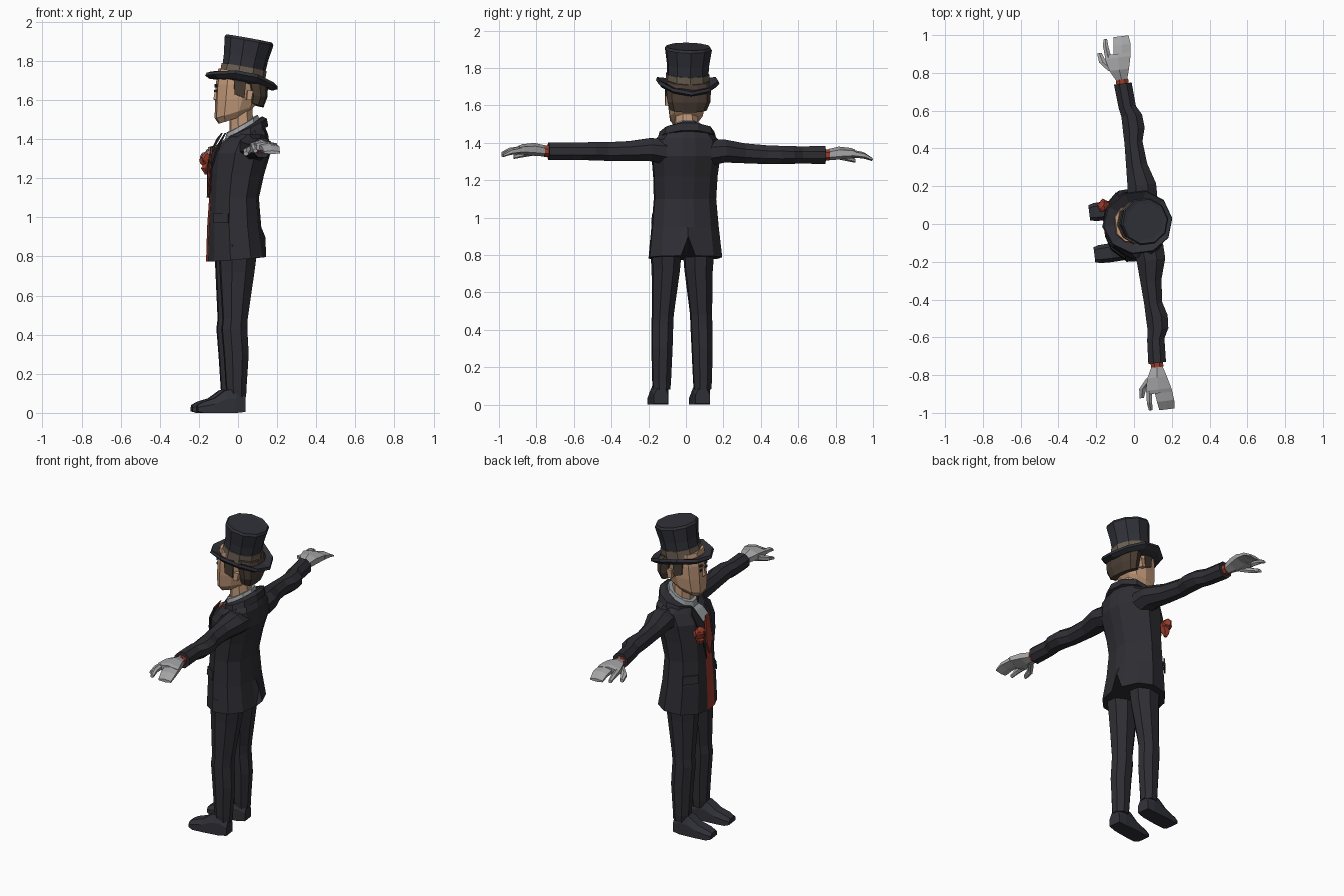
import bpy, bmesh, math
from mathutils import Matrix, Vector

TURN = Matrix.Rotation(math.radians(7), 4, 'Z')   # whole figure is turned slightly


def mat(name, r, g, b):
    m = bpy.data.materials.new(name)
    m.diffuse_color = (r, g, b, 1)
    return m


SUIT = mat("suit_black", .027, .027, .034)
HAT = mat("hat_black", .03, .031, .04)
SKIN = mat("skin", .56, .33, .2)
HAIR = mat("hair_brown", .065, .045, .032)
BAND = mat("hat_band_taupe", .15, .115, .085)
RED = mat("red_cloth", .32, .045, .025)
GLOVE = mat("glove_grey", .37, .37, .38)
SHIRT = mat("shirt_grey", .33, .35, .37)


def finish(name, bm, mats, xf=None):
    bmesh.ops.recalc_face_normals(bm, faces=bm.faces[:])
    bm.transform(TURN @ xf if xf else TURN)
    me = bpy.data.meshes.new(name)
    bm.to_mesh(me)
    bm.free()
    for m in mats:
        me.materials.append(m)
    ob = bpy.data.objects.new(name, me)
    bpy.context.collection.objects.link(ob)
    return ob


def loft(name, rings, mats, rule=None, xf=None, cap=True):
    """Skin a list of equal closed rings; rule(face centre, column) picks a material."""
    bm = bmesh.new()
    vs = [[bm.verts.new(p) for p in r] for r in rings]
    n = len(rings[0])
    for a, b in zip(vs, vs[1:]):
        for i in range(n):
            j = (i + 1) % n
            f = bm.faces.new((a[i], a[j], b[j], b[i]))
            if rule:
                f.material_index = rule(f.calc_center_median(), i)
    if cap:
        bm.faces.new(vs[0])
        bm.faces.new(vs[-1])
    return finish(name, bm, mats, xf)


def plate(name, pts, m, off, thick=.008):
    """Flat polygon with a little thickness along off."""
    o = Vector(off).normalized() * thick
    return loft(name, [[Vector(p) for p in pts], [Vector(p) + o for p in pts]], [m])


def oval(n, a, b, phase=.5):
    return [(a * math.cos((i + phase) * math.tau / n), b * math.sin((i + phase) * math.tau / n))
            for i in range(n)]


def zring(n, x, y, z, rx, ry, tilt=0):
    k = 1 / math.cos(math.pi / n)
    return [(x + p, y + q, z + tilt * p / rx) for p, q in oval(n, rx * k, ry * k)]


def yring(n, x, y, z, rx, rz):
    k = 1 / math.cos(math.pi / n)
    return [(x + p, y, z + q) for p, q in oval(n, rx * k, rz * k)]


# Jacket body: half section mirrored across the middle, with a waistcoat panel in front
HALF = [(-1, .22), (-.85, .6), (-.35, .97), (.35, 1), (.8, .72), (1, .2)]
SECTION = HALF + [(1, 0)] + [(x, -y) for x, y in reversed(HALF)]


def body_ring(z, xf, xb, w, tilt):
    c, h = (xf + xb) / 2, (xb - xf) / 2
    return [Vector((c + h * x, w * y - .005, z + tilt * x)) for x, y in SECTION]


body = [body_ring(*s) for s in (
    (.785, -.16, .14, .195, .012), (.95, -.155, .115, .178, 0), (1.1, -.145, .103, .165, 0),
    (1.22, -.142, .13, .17, 0), (1.33, -.132, .163, .182, 0), (1.405, -.085, .15, .178, .02),
    (1.455, -.05, .12, .11, .045))]
body[0][6].z = .9                                   # back vent
LAST = len(SECTION) - 1
loft("jacket", body, [SUIT, RED, SHIRT],
     lambda c, i: 0 if i != LAST or c.z < .8 else (2 if c.z > 1.3 else 1))

# Tie, collars and neck
plate("tie", [(-.133, -.02, 1.36), (-.133, .02, 1.36), (-.146, .035, 1.2), (-.148, 0, 1.12),
              (-.146, -.035, 1.2)], RED, (-1, 0, 0))
loft("shirt_collar", [zring(10, .02, 0, 1.43, .09, .092, .06),
                      zring(10, .022, 0, 1.478, .078, .08, .045)], [SHIRT])
loft("jacket_collar", [zring(10, .045, 0, 1.425, .105, .15, .04),
                       zring(10, .045, 0, 1.46, .098, .14, .045),
                       zring(10, .04, 0, 1.465, .085, .09, .05)], [SUIT])
loft("neck", [zring(8, .02, 0, 1.4, .06, .06), zring(8, .015, 0, 1.57, .055, .06)], [SKIN])

for s, side in ((1, "right"), (-1, "left")):
    # Lapels and pocket flaps
    plate(side + "_lapel", [(-.07, s * .07, 1.43), (-.09, s * .11, 1.4), (-.122, s * .105, 1.33),
                            (-.142, s * .075, 1.25), (-.149, s * .035, 1.1),
                            (-.136, s * .04, 1.32)], SUIT, (-1, s * .3, .2))
    plate(side + "_pocket_flap", [(-.133, s * .105, 1.02), (-.066, s * .168, 1.02),
                                  (-.068, s * .173, .97), (-.136, s * .11, .97)],
          SUIT, (-.7, s * .7, 0))

    # Sleeve, cuff and glove
    dz = -.01 * s
    arm = [(.12, .06, 1.35, .08, .07), (.2, .066, 1.36, .076, .061), (.31, .052, 1.35, .056, .053),
           (.43, .05, 1.345, .048, .05), (.5, .06, 1.345, .058, .049), (.57, .058, 1.345, .055, .047),
           (.62, .04, 1.345, .046, .046), (.745, .032, 1.345, .047, .048)]
    loft(side + "_sleeve", [yring(8, x, s * y, z + dz * min(1, y / .5), a, b)
                            for y, x, z, a, b in arm], [SUIT])
    loft(side + "_cuff", [yring(8, .03, s * y, 1.345 + dz, .033, .03) for y in (.73, .768)], [RED])
    loft(side + "_palm", [yring(6, x, s * y, z + dz, a, b) for y, x, z, a, b in (
        (.765, .028, 1.347, .03, .026), (.82, .022, 1.355, .052, .03),
        (.885, .022, 1.355, .068, .024), (.905, .024, 1.352, .066, .02))], [GLOVE])
    for part, tips in (
            ("index_finger", ((.89, -.028, 1.352, .016, .017), (.95, -.034, 1.347, .014, .014),
                              (.99, -.032, 1.33, .01, .009))),
            ("fingers", ((.89, .045, 1.352, .046, .018), (.95, .052, 1.343, .046, .015),
                         (.995, .053, 1.322, .04, .008))),
            ("thumb", ((.82, -.012, 1.345, .024, .02), (.87, -.06, 1.33, .019, .015),
                       (.92, -.072, 1.315, .012, .01)))):
        loft(side + "_" + part, [yring(6, x, s * y, z + dz, a, b) for y, x, z, a, b in tips], [GLOVE])

    # Trouser leg and shoe
    leg = [(.86, -.012, .088, .098, .083), (.72, -.018, .088, .086, .072), (.48, -.03, .103, .062, .056),
           (.43, -.034, .105, .064, .056), (.3, -.025, .108, .062, .054), (.12, -.025, .11, .05, .048),
           (.08, -.022, .11, .046, .044)]
    loft(side + "_trouser_leg", [zring(8, x, s * y - .018, z, a, b) for z, x, y, a, b in leg], [SUIT])
    fy = s * .112 - .024
    shoe = [(.018, .005, .085, .038), (-.03, 0, .125, .046), (-.085, 0, .115, .048),
            (-.14, 0, .075, .05), (-.2, 0, .056, .048), (-.228, .008, .04, .04)]
    loft(side + "_shoe", [[(x, fy - w, lo), (x, fy + w, lo), (x, fy + w, lo + .6 * (hi - lo)),
                           (x, fy + w * .6, hi), (x, fy - w * .6, hi), (x, fy - w, lo + .6 * (hi - lo))]
                          for x, lo, hi, w in shoe], [HAT])

    # Sideburn, ear, eye and brow
    plate(side + "_sideburn", [(-.03, s * .098, 1.63), (.02, s * .1, 1.61), (.03, s * .104, 1.72),
                               (-.035, s * .102, 1.72)], HAIR, (0, s, 0), .009)
    loft(side + "_ear", [[(.03, s * y, 1.6), (.055, s * y, 1.6), (.065, s * y, 1.65),
                          (.035, s * y, 1.65)] for y in (.09, .118)], [SKIN])
    plate(side + "_eye", [(-.112, s * .022, 1.64), (-.112, s * .042, 1.64), (-.111, s * .042, 1.653),
                          (-.111, s * .022, 1.653)], HAT, (-1, 0, 0), .006)
    plate(side + "_brow", [(-.111, s * .018, 1.665), (-.109, s * .046, 1.67), (-.108, s * .046, 1.683),
                           (-.11, s * .018, 1.678)], HAIR, (-1, 0, 0), .007)

# Head, nose and hair
HEAD = [(-1, .45), (-.65, .9), (.1, 1), (.7, .8), (1, .35)]
HEAD += [(x, -y) for x, y in reversed(HEAD)]


def head_ring(z, xf, xb, w, tilt):
    c, h = (xf + xb) / 2, (xb - xf) / 2
    return [(c + h * x, w * y + .003, z + tilt * x) for x, y in HEAD]


loft("head", [head_ring(*s) for s in (
    (1.505, -.098, .05, .062, .025), (1.54, -.115, .085, .088, .032), (1.61, -.113, .115, .1, .015),
    (1.68, -.109, .13, .104, 0), (1.74, -.095, .13, .1, -.02))], [SKIN])
loft("nose", [[(-.105, -.01, 1.665), (-.105, .01, 1.665), (-.115, 0, 1.665)],
              [(-.105, -.017, 1.6), (-.105, .017, 1.6), (-.127, 0, 1.605)],
              [(-.105, -.012, 1.593), (-.105, .012, 1.593), (-.112, 0, 1.593)]], [SKIN])
loft("hair", [head_ring(*s) for s in (
    (1.575, .05, .128, .098, -.012), (1.62, .052, .147, .116, -.005),
    (1.69, .03, .15, .12, -.01), (1.73, .0, .14, .11, -.02))], [HAIR])

# Top hat, tilted back
PLACE = Matrix.Translation((.018, .006, 1.69)) @ Matrix.Rotation(math.radians(10.5), 4, 'Y')


def hat_ring(r, z, curl=0, ry=None):
    ry = ry or r
    return [(x, y, z + curl * (y / ry) ** 2) for x, y in oval(10, r, ry, 0)]


loft("hat_brim", [hat_ring(.1, -.005), hat_ring(.165, -.012, .028, .15), hat_ring(.19, 0, .04, .172),
                  hat_ring(.185, .016, .04, .166), hat_ring(.11, .018)], [HAT], xf=PLACE)
loft("hat_band", [hat_ring(.118, .005), hat_ring(.118, .08)], [BAND], xf=PLACE)
loft("hat_crown", [hat_ring(.112, .07), hat_ring(.115, .13), hat_ring(.128, .215), hat_ring(.12, .228),
                   hat_ring(.1, .225)], [HAT], xf=PLACE)

# Buttonhole flower: a faceted bloom of petals with a short tail
bm = bmesh.new()
bmesh.ops.create_icosphere(bm, subdivisions=2, radius=.034)
for i, v in enumerate(bm.verts):
    v.co *= 1.12 if i % 2 else .85
finish("flower", bm, [RED], Matrix.Translation((-.148, .115, 1.295)))
loft("flower_tail", [zring(5, -.135, .11, 1.28, .02, .018), zring(5, -.15, .108, 1.25, .022, .02),
                     zring(5, -.148, .108, 1.22, .008, .008)], [RED])
